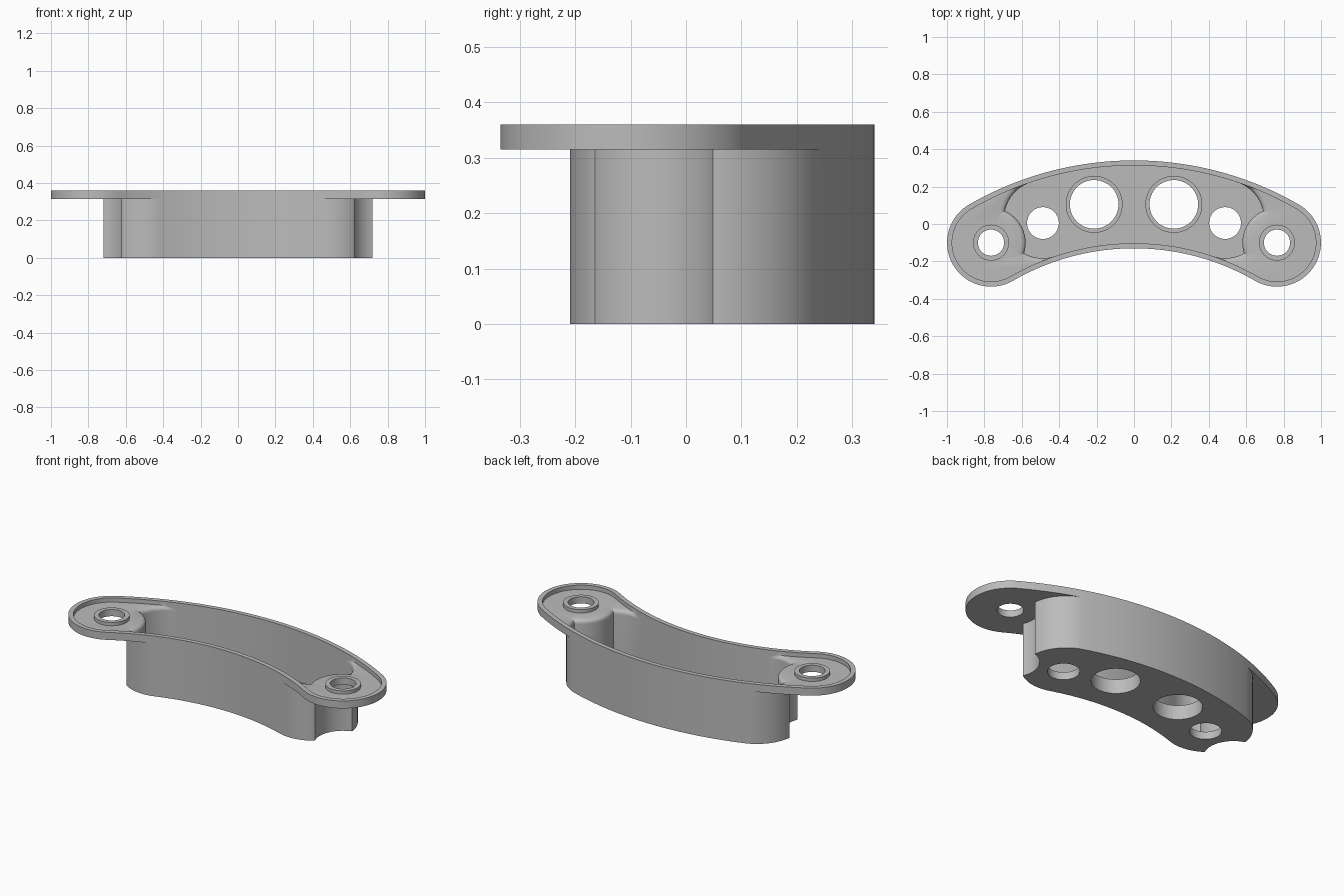
import bpy, bmesh
from math import sin, cos, pi, radians, hypot, sqrt

cube = bpy.data.objects.get("Cube")
if cube:
    bpy.data.objects.remove(cube)

MID = 1.529                 # radius of the curved centre line
CY = -1.424                 # y of the curve's centre
STEP = radians(30) / 21     # shared angular step so stacked walls line up
HALF = 0.235                # half width of the part
INNER = 0.208               # half width inside the rim
FLANGE, BODY = 21, 13       # half lengths in steps
TOP, FLANGE_Z, TRAY_Z, FLOOR_Z = 0.36, 0.315, 0.335, 0.045
SCREW = (MID * sin(FLANGE * STEP), CY + MID * cos(FLANGE * STEP))

grey = bpy.data.materials.new("plain grey")
grey.use_nodes = True
colour = (0.5, 0.5, 0.5, 1)
grey.diffuse_color = colour
grey.node_tree.nodes["Principled BSDF"].inputs["Base Color"].default_value = colour


def slot(steps, half, scoop=0, limit=None, caps=48):
    """Curved slot outline with round ends, optionally scooped around the screws."""
    end = steps * STEP
    pts = []

    def arc(radius, sign):
        for i in range(-steps, steps + 1):
            a = sign * i * STEP
            pts.append((radius * sin(a), CY + radius * cos(a)))

    def cap(a, start):
        ex, ey = MID * sin(a), CY + MID * cos(a)
        for i in range(1, caps):
            b = start + pi * i / caps
            pts.append((ex + half * sin(b), ey + half * cos(b)))

    arc(MID + half, 1)
    cap(end, end)
    arc(MID - half, -1)
    cap(-end, pi - end)

    result = []
    for x, y in pts:
        if limit:
            r = hypot(x, y - CY)
            k = min(max(r, MID - limit), MID + limit) / r
            x, y = x * k, CY + (y - CY) * k
        sx = SCREW[0] if x > 0 else -SCREW[0]
        d = hypot(x - sx, y - SCREW[1])
        if d < scoop:
            x = sx + (x - sx) * scoop / d
            y = SCREW[1] + (y - SCREW[1]) * scoop / d
        result.append((x, y))
    return result


def loft(name, layers):
    """Solid through a stack of (z, outline) layers."""
    bm = bmesh.new()
    rings = [[bm.verts.new((x, y, z)) for x, y in outline] for z, outline in layers]
    for low, high in zip(rings, rings[1:]):
        n = len(low)
        for i in range(n):
            j = (i + 1) % n
            bm.faces.new((low[i], low[j], high[j], high[i]))
    bm.faces.new(rings[0])
    bm.faces.new(rings[-1])
    bmesh.ops.recalc_face_normals(bm, faces=bm.faces[:])
    mesh = bpy.data.meshes.new(name)
    bm.to_mesh(mesh)
    bm.free()
    mesh.materials.append(grey)
    ob = bpy.data.objects.new(name, mesh)
    bpy.context.collection.objects.link(ob)
    return ob


def prism(name, outline, z0, z1):
    return loft(name, [(z0, outline), (z1, outline)])


def cylinder(name, x, y, r, z0, z1, n=64):
    ring = [(x + r * cos(2 * pi * i / n), y + r * sin(2 * pi * i / n)) for i in range(n)]
    return prism(name, ring, z0, z1)


def combine(target, other, operation):
    mod = target.modifiers.new("combine", 'BOOLEAN')
    mod.operation = operation
    mod.solver = 'EXACT'
    mod.object = other
    bpy.context.view_layer.objects.active = target
    bpy.ops.object.modifier_apply(modifier=mod.name)
    bpy.data.objects.remove(other)


# Flange plate and the deep body beneath it
tray = prism("curved_tray", slot(FLANGE, HALF), FLANGE_Z, TOP)
combine(tray, prism("body", slot(BODY, HALF, 0.155), 0, FLANGE_Z + 0.01), 'UNION')

# Shallow recess inside the rim
combine(tray, prism("recess", slot(FLANGE, INNER), TRAY_Z, 0.4), 'DIFFERENCE')

# Deep cavity with a rounded upper edge at both ends
ROUND = 0.025
layers = [(FLOOR_Z, slot(BODY, INNER, 0.185, INNER))]
for i in range(7):
    t = i / 6
    e = ROUND * (1 - sqrt(1 - t * t))
    layers.append((TRAY_Z - ROUND + ROUND * t, slot(BODY, INNER + e, 0.185 - e, INNER)))
layers.append((0.38, layers[-1][1]))
combine(tray, loft("cavity", layers), 'DIFFERENCE')

# Raised collars, then the holes through them
for side in (-1, 1):
    sx = side * SCREW[0]
    combine(tray, cylinder("screw_collar", sx, SCREW[1], 0.096, TRAY_Z - 0.01, 0.355), 'UNION')
    combine(tray, cylinder("hole_collar", side * 0.213, 0.105, 0.152, 0.02, 0.085), 'UNION')
    for x, y, r in ((sx, SCREW[1], 0.07), (side * 0.213, 0.105, 0.13), (side * 0.487, 0.005, 0.085)):
        top = 0.5 if r < 0.08 else 0.15
        combine(tray, cylinder("hole", x, y, r, -0.1, top), 'DIFFERENCE')

# Smooth curved walls, crisp edges
bpy.ops.object.select_all(action='DESELECT')
tray.select_set(True)
bpy.context.view_layer.objects.active = tray
bpy.ops.object.shade_smooth_by_angle(angle=radians(30))
